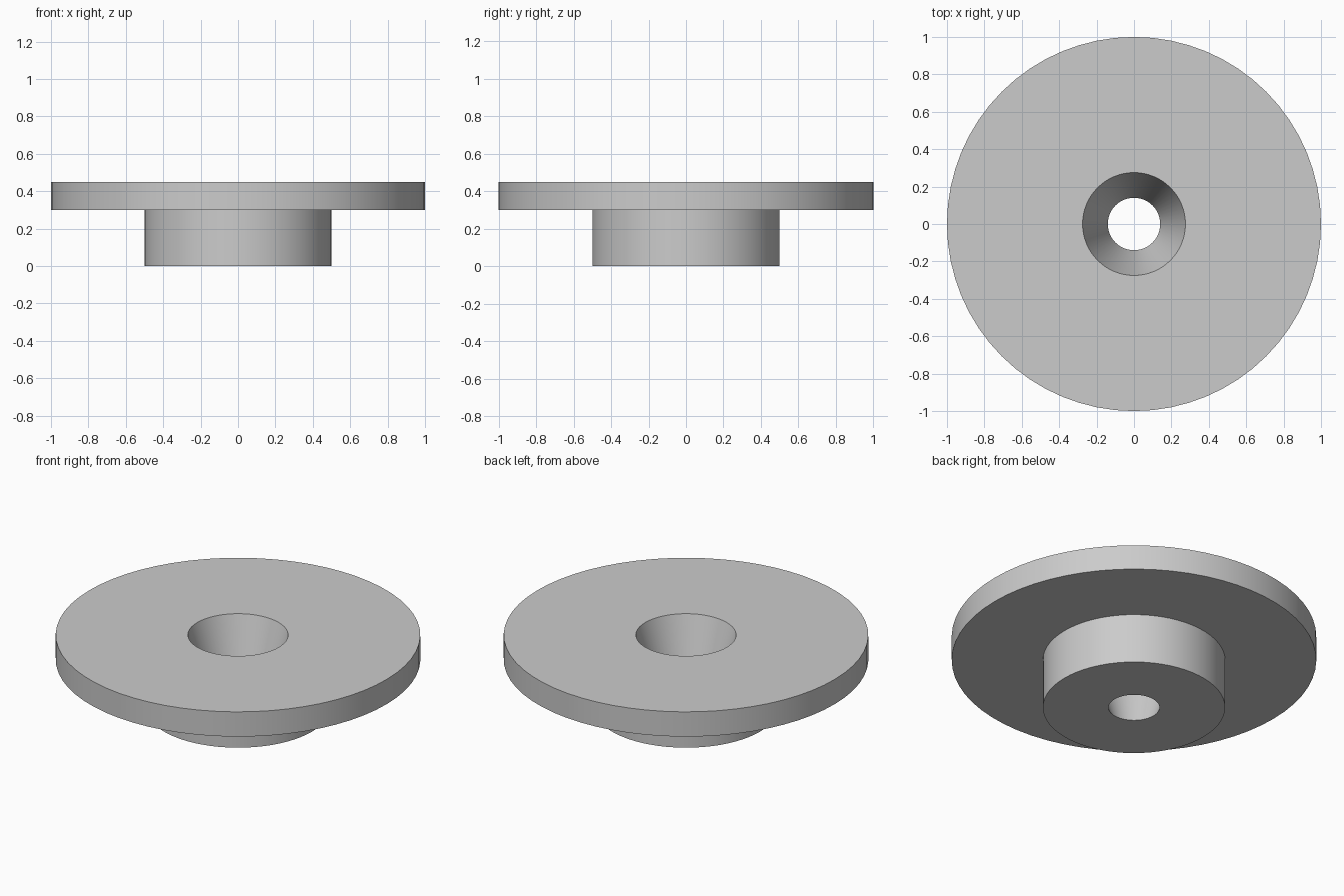
import bpy
import bmesh
import math

SEGMENTS = 64

cube = bpy.data.objects.get("Cube")
if cube:
    bpy.data.objects.remove(cube, do_unlink=True)

# Plain grey finish
grey = bpy.data.materials.new("plain_grey")
grey.use_nodes = True
colour = (0.6, 0.6, 0.6, 1.0)
grey.diffuse_color = colour
grey.node_tree.nodes["Principled BSDF"].inputs["Base Color"].default_value = colour


def lathe(name, profile):
    """Spin a closed (radius, height) profile around the z axis."""
    bm = bmesh.new()
    rings = []
    for radius, z in profile:
        angles = [2 * math.pi * i / SEGMENTS for i in range(SEGMENTS)]
        rings.append([bm.verts.new((radius * math.cos(a), radius * math.sin(a), z))
                      for a in angles])
    for lower, upper in zip(rings, rings[1:] + rings[:1]):
        for i in range(SEGMENTS):
            j = (i + 1) % SEGMENTS
            bm.faces.new((lower[i], lower[j], upper[j], upper[i]))
    bmesh.ops.recalc_face_normals(bm, faces=bm.faces)
    mesh = bpy.data.meshes.new(name)
    bm.to_mesh(mesh)
    bm.free()
    mesh.materials.append(grey)
    obj = bpy.data.objects.new(name, mesh)
    bpy.context.collection.objects.link(obj)
    bpy.ops.object.select_all(action="DESELECT")
    obj.select_set(True)
    bpy.context.view_layer.objects.active = obj
    bpy.ops.object.shade_smooth_by_angle(angle=math.radians(30))
    return obj


# Wide flange on a narrow hub, with a tapered bore right through
lathe("flanged_hub", [
    (0.14, 0.0),    # bore, bottom
    (0.50, 0.0),    # hub
    (0.50, 0.30),
    (1.00, 0.30),   # flange
    (1.00, 0.45),
    (0.275, 0.45),  # bore, top
])
